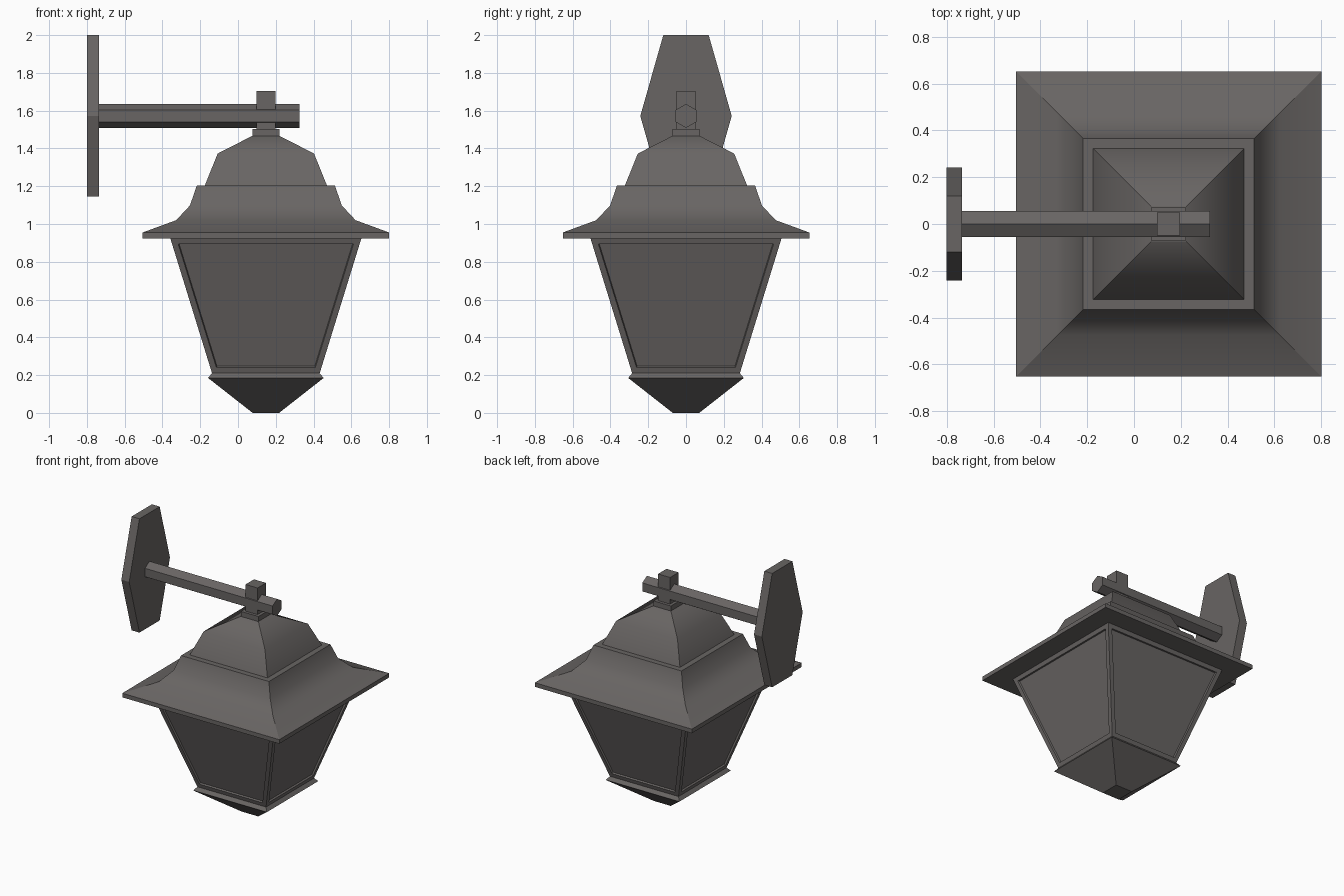
import bpy, bmesh, math

if "Cube" in bpy.data.objects:
    bpy.data.objects.remove(bpy.data.objects["Cube"])

CX = 0.1475  # lantern axis

# Dark painted metal
METAL = bpy.data.materials.new("dark_metal")
METAL.diffuse_color = (0.14, 0.13, 0.126, 1.0)
METAL.use_nodes = True
METAL.node_tree.nodes["Principled BSDF"].inputs["Base Color"].default_value = METAL.diffuse_color


def finish(name, bm):
    bmesh.ops.recalc_face_normals(bm, faces=bm.faces)
    mesh = bpy.data.meshes.new(name)
    bm.to_mesh(mesh)
    bm.free()
    mesh.materials.append(METAL)
    obj = bpy.data.objects.new(name, mesh)
    bpy.context.collection.objects.link(obj)
    return obj


def square_loft(name, profile, soft=(), panel=False):
    """Stack square rings (half width, z); ring indices in soft are shaded smooth."""
    bm = bmesh.new()
    rings = [[bm.verts.new((CX + sx * h, sy * h, z))
              for sx, sy in ((-1, -1), (1, -1), (1, 1), (-1, 1))] for h, z in profile]
    sides = []
    for a, b in zip(rings, rings[1:]):
        for i in range(4):
            j = (i + 1) % 4
            sides.append(bm.faces.new((a[i], a[j], b[j], b[i])))
    bm.faces.new(rings[0][::-1])
    bm.faces.new(rings[-1])
    if soft:
        for f in sides:
            f.smooth = True
        for e in bm.edges:
            e.smooth = any(e.verts[0] in rings[k] and e.verts[1] in rings[k] for k in soft)
    if panel:
        bm.normal_update()
        bmesh.ops.inset_individual(bm, faces=sides, thickness=0.031, depth=0,
                                   use_even_offset=True)
        bmesh.ops.inset_individual(bm, faces=sides, thickness=0.004, depth=-0.012,
                                   use_even_offset=True)
    return finish(name, bm)


def x_prism(name, outline, x0, x1):
    """Extrude a (y, z) outline along x."""
    bm = bmesh.new()
    face = bm.faces.new([bm.verts.new((x0, y, z)) for y, z in outline])
    ext = bmesh.ops.extrude_face_region(bm, geom=[face])
    for v in ext["geom"]:
        if isinstance(v, bmesh.types.BMVert):
            v.co.x = x1
    return finish(name, bm)


# Lantern base and body with recessed panes
square_loft("base_finial", [(0.07, 0.0), (0.306, 0.185), (0.285, 0.21)])
square_loft("lantern_body", [(0.285, 0.21), (0.506, 0.925)], panel=True)

# Two-tier roof
square_loft("lower_roof", [(0.6525, 0.924), (0.6525, 0.955), (0.475, 1.02),
                           (0.402, 1.098), (0.365, 1.205)], soft=(2, 3))
square_loft("upper_roof", [(0.323, 1.205), (0.255, 1.373), (0.075, 1.465)], soft=(1,))

# Collar and hanging post
square_loft("collar", [(0.072, 1.465), (0.072, 1.503)])
square_loft("hanging_post", [(0.05, 1.503), (0.05, 1.703)])

# Hexagonal arm and wall plate
hexagon = [(0.0635 * math.sin(k * math.pi / 3), 1.572 + 0.0635 * math.cos(k * math.pi / 3))
           for k in range(6)]
x_prism("bracket_arm", hexagon, -0.735, 0.325)
x_prism("wall_plate", [(-0.12, 1.145), (0.12, 1.145), (0.242, 1.572), (0.12, 2.0),
                       (-0.12, 2.0), (-0.242, 1.572)], -0.8, -0.735)
